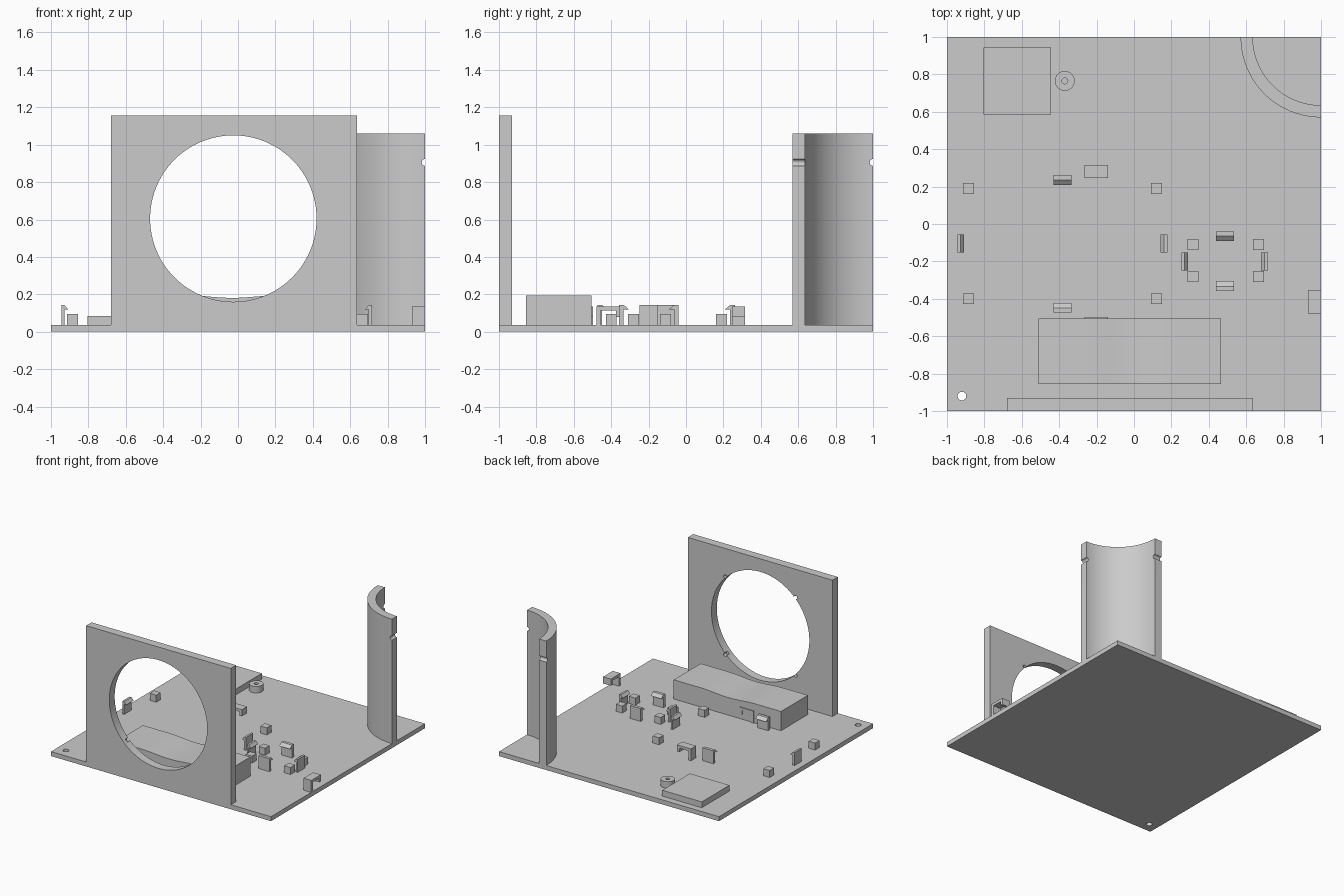
import bpy, bmesh
from math import sin, cos, pi, radians
from mathutils import Matrix

cube = bpy.data.objects.get("Cube")
if cube:
    bpy.data.objects.remove(cube)

grey = bpy.data.materials.new("plain grey")
grey.use_nodes = True
grey.diffuse_color = (0.6, 0.6, 0.6, 1)
grey.node_tree.nodes["Principled BSDF"].inputs["Base Color"].default_value = grey.diffuse_color

FLOOR = 0.037  # top of the base plate


def prism(name, points, lo, hi, axis="z", place=None):
    """Extrude a closed outline along an axis."""
    order = {"z": lambda u, v, w: (u, v, w),
             "y": lambda u, v, w: (u, w, v),
             "x": lambda u, v, w: (w, u, v)}[axis]
    bm = bmesh.new()
    bottom = [bm.verts.new(order(u, v, lo)) for u, v in points]
    top = [bm.verts.new(order(u, v, hi)) for u, v in points]
    bm.faces.new(bottom)
    bm.faces.new(top)
    n = len(points)
    for i in range(n):
        j = (i + 1) % n
        bm.faces.new((bottom[i], bottom[j], top[j], top[i]))
    if place:
        bm.transform(place)
    bmesh.ops.recalc_face_normals(bm, faces=bm.faces)
    mesh = bpy.data.meshes.new(name)
    bm.to_mesh(mesh)
    bm.free()
    mesh.materials.append(grey)
    obj = bpy.data.objects.new(name, mesh)
    bpy.context.collection.objects.link(obj)
    return obj


def rect(x0, x1, y0, y1):
    return [(x0, y0), (x1, y0), (x1, y1), (x0, y1)]


def arc(cx, cy, r, start=0, end=2 * pi, n=32, closed=True):
    steps = n if closed else n - 1
    return [(cx + r * cos(start + (end - start) * i / steps),
             cy + r * sin(start + (end - start) * i / steps)) for i in range(n)]


def activate(obj):
    bpy.ops.object.select_all(action="DESELECT")
    obj.select_set(True)
    bpy.context.view_layer.objects.active = obj


def cut(obj, *cutters):
    activate(obj)
    for cutter in cutters:
        cutter.hide_render = True
        mod = obj.modifiers.new("cut", "BOOLEAN")
        mod.operation = "DIFFERENCE"
        mod.solver = "EXACT"
        mod.object = cutter
        bpy.ops.object.modifier_apply(modifier=mod.name)
        bpy.data.objects.remove(cutter)


def smooth(obj):
    activate(obj)
    bpy.ops.object.shade_smooth_by_angle(angle=radians(30))


# Base plate with a corner hole
base = prism("base_plate", rect(-1, 1, -1, 1), 0, FLOOR)
cut(base, prism("corner_hole", arc(-0.92, -0.92, 0.023), -0.1, 0.1))
smooth(base)

# Upright fan panel: large opening and four blind screw holes in its back
panel = prism("fan_panel", rect(-0.68, 0.635, FLOOR, 1.157), -1, -0.93, "y")
FX, FZ = -0.025, 0.605
cut(panel, prism("opening", arc(FX, FZ, 0.445, n=96), -1.1, -0.8, "y"))
for sx in (-1, 1):
    for sz in (-1, 1):
        cut(panel, prism("screw_hole", arc(FX + sx * 0.32, FZ + sz * 0.32, 0.015, n=16),
                         -0.965, -0.9, "y"))
smooth(panel)

# Quarter tube in the back corner, notched at both straight edges
wall = (arc(1, 1, 0.43, pi, 1.5 * pi, 33, False)
        + arc(1, 1, 0.365, 1.5 * pi, pi, 33, False))
tube = prism("quarter_tube", wall, FLOOR, 1.06)
cut(tube,
    prism("notch_x", arc(1, 0.905, 0.018, n=20), 0.5, 1.1, "x"),
    prism("notch_y", arc(1, 0.905, 0.018, n=20), 0.5, 1.1, "y"))
smooth(tube)

# Large block with a shallow dip across its top
X0, X1, TOP = -0.51, 0.465, 0.195
dip = [(-0.03 + 0.25 * t / 12, TOP - 0.007 * (1 + cos(pi * t / 12)))
       for t in range(12, -13, -1)]
block = prism("battery_block", [(X0, FLOOR), (X1, FLOOR), (X1, TOP)] + dip + [(X0, TOP)],
              -0.855, -0.505, "y")
smooth(block)

# Flat square pad
prism("square_pad", rect(-0.805, -0.445, 0.585, 0.945), FLOOR, 0.085)

# Round standoff with a centre hole
standoff = prism("standoff", arc(-0.37, 0.765, 0.053), FLOOR, 0.09)
cut(standoff, prism("standoff_hole", arc(-0.37, 0.765, 0.016, n=20), 0.045, 0.2))
smooth(standoff)

# Support cubes under the two circuit boards
for xs, ys in (((-0.885, 0.12), (-0.4, 0.19)), ((0.315, 0.665), (-0.28, -0.11))):
    for x in xs:
        for y in ys:
            h = 0.029
            prism("support_cube", rect(x - h, x + h, y - h, y + h), FLOOR, 0.095)


# Snap clips with a sloped hook; the angle is the way the hook points
def snap_clip(x, y, angle, half):
    stem = -half + half * 0.95
    outline = [(-half, FLOOR), (stem, FLOOR), (stem, 0.12), (half, 0.12),
               (stem, 0.143), (-half, 0.143)]
    place = Matrix.Translation((x, y, 0)) @ Matrix.Rotation(radians(angle), 4, "Z")
    prism("snap_clip", outline, -0.048, 0.048, "y", place)


for x, y, angle in ((-0.927, -0.105, 0), (0.16, -0.105, 180),
                    (0.272, -0.2, 0), (0.698, -0.2, 180)):
    snap_clip(x, y, angle, 0.018)
for x, y, angle in ((-0.383, 0.235, -90), (-0.383, -0.448, 90),
                    (0.487, -0.065, -90), (0.487, -0.332, 90)):
    snap_clip(x, y, angle, 0.026)


# Cable hooks: one full leg, a top bar and a short lip
def cable_hook(start, end, lo, hi, axis):
    t = 0.022
    outline = [(start, FLOOR), (start + t, FLOOR), (start + t, 0.113), (end - t, 0.113),
               (end - t, 0.08), (end, 0.08), (end, 0.135), (start, 0.135)]
    prism("cable_hook", outline, lo, hi, axis)


cable_hook(-0.265, -0.138, 0.247, 0.315, "y")
cable_hook(-0.265, -0.138, -0.565, -0.497, "y")
cable_hook(-0.478, -0.352, 0.93, 1, "x")
